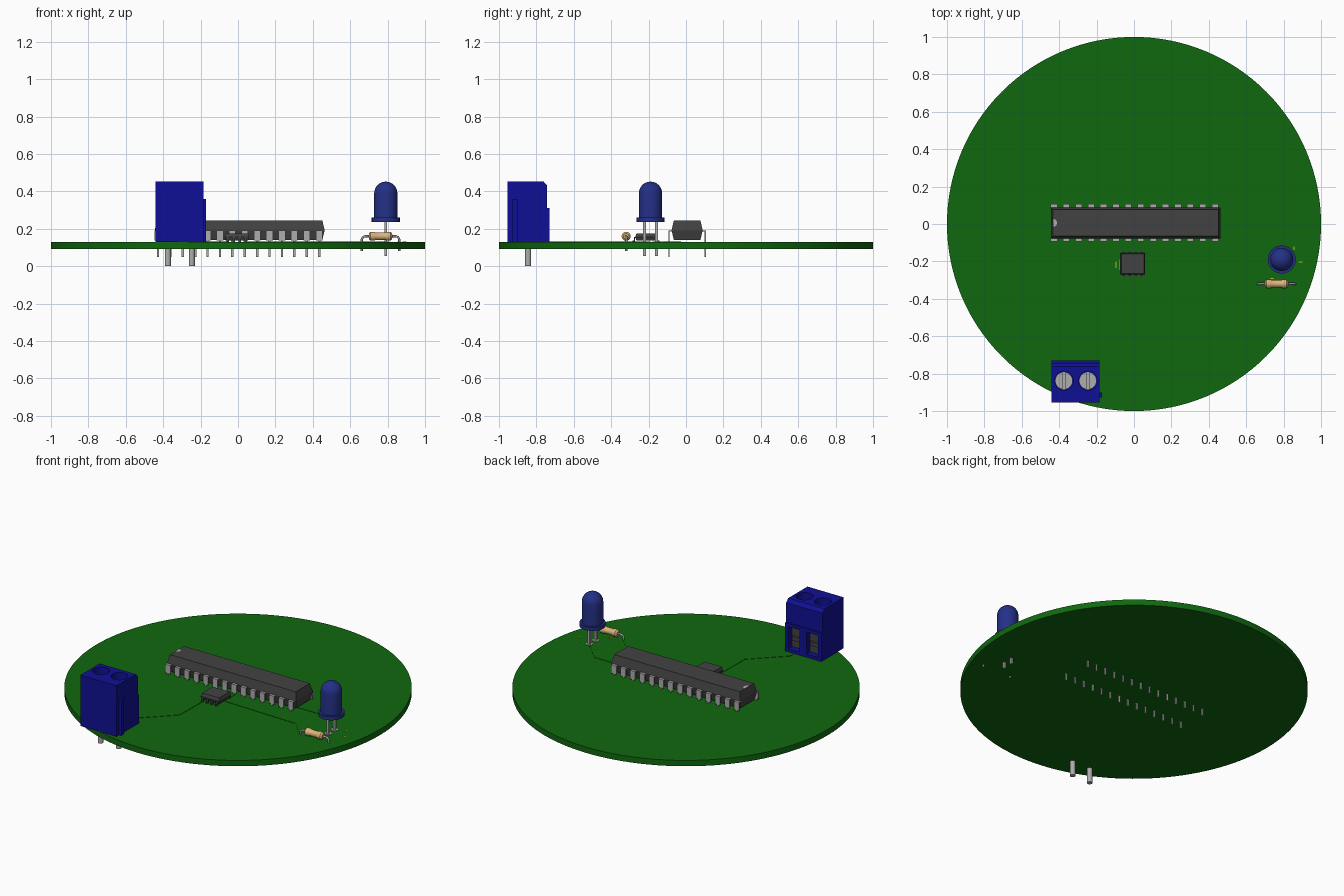
import bpy, bmesh, math
from mathutils import Matrix, Vector

if "Cube" in bpy.data.objects:
    bpy.data.objects.remove(bpy.data.objects["Cube"], do_unlink=True)


def material(name, rgb):
    m = bpy.data.materials.new(name)
    m.use_nodes = True
    m.diffuse_color = (*rgb, 1)
    m.node_tree.nodes["Principled BSDF"].inputs["Base Color"].default_value = (*rgb, 1)
    return m


GREEN = material("board green", (0.005, 0.14, 0.005))
BLUE = material("terminal blue", (0.005, 0.005, 0.3))
LENS = material("lens blue", (0.017, 0.03, 0.24))
BLACK = material("chip charcoal", (0.055, 0.055, 0.055))
METAL = material("tin grey", (0.42, 0.42, 0.42))
TAN = material("resistor tan", (0.72, 0.46, 0.2))
YELLOW = material("print yellow", (0.6, 0.5, 0.01))
TOP = 0.13  # board surface height


def finish(name, bm, mat, smooth=False):
    bmesh.ops.recalc_face_normals(bm, faces=bm.faces)
    me = bpy.data.meshes.new(name)
    bm.to_mesh(me)
    bm.free()
    ob = bpy.data.objects.new(name, me)
    bpy.context.collection.objects.link(ob)
    me.materials.append(mat)
    if smooth:
        bpy.ops.object.select_all(action="DESELECT")
        ob.select_set(True)
        bpy.context.view_layer.objects.active = ob
        bpy.ops.object.shade_smooth_by_angle(angle=math.radians(35))
    return ob


def box(bm, x0, x1, y0, y1, z0, z1):
    mid = Matrix.Translation(((x0 + x1) / 2, (y0 + y1) / 2, (z0 + z1) / 2))
    bmesh.ops.create_cube(bm, size=1, matrix=mid @ Matrix.Diagonal((x1 - x0, y1 - y0, z1 - z0, 1)))


def cyl(bm, x, y, z0, z1, r, n=24):
    bmesh.ops.create_cone(bm, cap_ends=True, segments=n, radius1=r, radius2=r, depth=z1 - z0,
                          matrix=Matrix.Translation((x, y, (z0 + z1) / 2)))


def prism(bm, profile, x0, x1):
    """Extrude a (y, z) outline along x."""
    face = bm.faces.new([bm.verts.new((x0, y, z)) for y, z in profile])
    out = bmesh.ops.extrude_face_region(bm, geom=[face])["geom"]
    bmesh.ops.translate(bm, vec=(x1 - x0, 0, 0), verts=[v for v in out if isinstance(v, bmesh.types.BMVert)])


def lathe(name, profile, matrix, mat, n=32):
    bm = bmesh.new()
    vs = [bm.verts.new((r, 0, z)) for r, z in profile]
    edges = [bm.edges.new(p) for p in zip(vs, vs[1:])]
    bmesh.ops.spin(bm, geom=vs + edges, axis=(0, 0, 1), cent=(0, 0, 0), angle=math.tau, steps=n)
    bmesh.ops.remove_doubles(bm, verts=bm.verts, dist=1e-5)
    bmesh.ops.transform(bm, matrix=matrix, verts=bm.verts)
    return finish(name, bm, mat, True)


def cut(ob, name, bm):
    cutter = finish(name, bm, ob.data.materials[0])
    cutter.hide_render = True
    cutter.hide_viewport = True
    cutter.display_type = "WIRE"
    mod = ob.modifiers.new(name, "BOOLEAN")
    mod.operation, mod.solver, mod.object = "DIFFERENCE", "EXACT", cutter


def wire(name, points, r, mat):
    cu = bpy.data.curves.new(name, "CURVE")
    cu.dimensions = "3D"
    cu.bevel_depth, cu.bevel_resolution, cu.use_fill_caps = r, 2, True
    sp = cu.splines.new("POLY")
    sp.points.add(len(points) - 1)
    for p, co in zip(sp.points, points):
        p.co = (*co, 1)
    ob = bpy.data.objects.new(name, cu)
    bpy.context.collection.objects.link(ob)
    cu.materials.append(mat)


# Circuit board
bm = bmesh.new()
cyl(bm, 0, 0, 0.093, TOP, 1, 128)
finish("board", bm, GREEN, True)

# Raised copper tracks under the green coating
tracks = [
    [(-0.247, -0.8), (-0.247, -0.69), (-0.06, -0.505), (-0.055, -0.27)],
    [(0.04, -0.2), (0.56, -0.215), (0.66, -0.318)],
    [(0.433, -0.03), (0.66, -0.03), (0.79, -0.16)],
    [(-0.02, -0.09), (-0.02, -0.16)],
    [(0.043, -0.09), (0.043, -0.16)],
]
bm = bmesh.new()
for path in tracks:
    for a, b in zip(path, path[1:]):
        a, b = Vector(a), Vector(b)
        d, m = b - a, (a + b) / 2
        place = Matrix.Translation((m.x, m.y, TOP)) @ Matrix.Rotation(math.atan2(d.y, d.x), 4, "Z")
        bmesh.ops.create_cube(bm, size=1, matrix=place @ Matrix.Diagonal((d.length, 0.008, 0.004, 1)))
finish("tracks", bm, GREEN)

# Terminal block
SCREWS, SY = (-0.375, -0.247), -0.838
bm = bmesh.new()
prism(bm, [(-0.955, TOP), (-0.955, 0.453), (-0.762, 0.453), (-0.742, 0.432),
           (-0.742, 0.31), (-0.73, 0.31), (-0.73, TOP)], -0.44, -0.185)
block = finish("terminal_block", bm, BLUE)
bm = bmesh.new()
for x in SCREWS:
    cyl(bm, x, SY, 0.385, 0.5, 0.05)
cut(block, "screw_hole_cutter", bm)
bm = bmesh.new()
for x in SCREWS:
    box(bm, x - 0.04, x + 0.04, -0.79, -0.7, 0.15, 0.29)
cut(block, "wire_entry_cutter", bm)
bm = bmesh.new()
box(bm, -0.186, -0.17, -0.928, -0.9, TOP, 0.36)
finish("terminal_rib", bm, BLUE)

# Clamps, slotted screws and pins of the terminal block
clamp, screws, pins, slots = (bmesh.new() for _ in range(4))
for x in SCREWS:
    box(clamp, x - 0.038, x + 0.038, -0.795, -0.765, 0.152, 0.288)
    box(clamp, x - 0.028, x + 0.028, -0.77, -0.75, 0.2, 0.225)
    cyl(screws, x, SY, 0.38, 0.405, 0.047)
    box(slots, x - 0.007, x + 0.007, SY - 0.06, SY + 0.06, 0.392, 0.42)
    cyl(pins, x, SY - 0.006, 0, 0.14, 0.016, 16)
finish("wire_clamps", clamp, BLACK)
cut(finish("terminal_screws", screws, METAL), "slot_cutter", slots)
finish("terminal_pins", pins, METAL, True)


# Tapered chip body, widest at its waist
def chip(name, cx, cy, hx, hy, z0, zm, z1, inset):
    bm = bmesh.new()
    rings = []
    for z, s in ((z0, inset), (zm, 0), (z1, inset)):
        rings.append([bm.verts.new((cx + i * (hx - s), cy + j * (hy - s), z))
                      for i, j in ((-1, -1), (1, -1), (1, 1), (-1, 1))])
    bm.faces.new(rings[0])
    bm.faces.new(rings[2])
    for lo, hi in zip(rings, rings[1:]):
        for k in range(4):
            n = (k + 1) % 4
            bm.faces.new((lo[k], lo[n], hi[n], hi[k]))
    finish(name, bm, BLACK)


CY = 0.006
chip("long_chip", 0.009, CY, 0.454, 0.083, 0.14, 0.192, 0.245, 0.012)
bm = bmesh.new()
for i in range(14):
    x = -0.428 + i * 0.0663
    for s in (-1, 1):
        ys = lambda a, b: sorted((CY + s * a, CY + s * b))
        box(bm, x - 0.018, x + 0.018, *ys(0.075, 0.1), 0.185, 0.192)
        box(bm, x - 0.018, x + 0.018, *ys(0.093, 0.1), 0.138, 0.188)
        box(bm, x - 0.006, x + 0.006, *ys(0.093, 0.1), 0.05, 0.14)
finish("long_chip_legs", bm, METAL)

# Half round end mark on the long chip
bm = bmesh.new()
arc = [math.pi * (k / 12 - 0.5) for k in range(13)]
bm.faces.new([bm.verts.new((-0.432 + 0.021 * math.cos(a), CY + 0.021 * math.sin(a), 0.247)) for a in arc])
finish("chip_end_mark", bm, METAL)

# Small surface chip
chip("small_chip", -0.006, -0.213, 0.066, 0.058, 0.138, 0.155, 0.176, 0.006)
bm = bmesh.new()
for i in range(4):
    x = -0.006 + (i - 1.5) * 0.032
    for s in (-1, 1):
        ys = lambda a, b: sorted((-0.213 + s * a, -0.213 + s * b))
        box(bm, x - 0.007, x + 0.007, *ys(0.05, 0.064), 0.15, 0.156)
        box(bm, x - 0.007, x + 0.007, *ys(0.059, 0.064), TOP, 0.154)
        box(bm, x - 0.007, x + 0.007, *ys(0.059, 0.072), TOP, 0.136)
finish("small_chip_legs", bm, BLACK)

# Lamp with flange and dome
LX, LY = 0.79, -0.19
dome = [(0.062 * math.cos(a), 0.39 + 0.062 * math.sin(a)) for a in (k * math.pi / 16 for k in range(9))]
lathe("lamp", [(0, 0.237), (0.075, 0.237), (0.075, 0.26), (0.062, 0.26)] + dome,
      Matrix.Translation((LX, LY, 0)), LENS)
bm = bmesh.new()
for s in (-1, 1):
    y = LY + s * 0.032
    box(bm, LX - 0.007, LX + 0.007, y - 0.007, y + 0.007, 0.055, 0.24)
    cyl(bm, LX, y, TOP, TOP + 0.003, 0.02, 16)
finish("lamp_legs", bm, METAL)

# Resistor with bulging ends and bent leads
RX, RY, RZ = 0.762, -0.32, 0.16
half = [(0, 0.064), (0.015, 0.062), (0.024, 0.053), (0.024, 0.034), (0.02, 0.026)]
lathe("resistor", half + [(r, -z) for r, z in reversed(half)],
      Matrix.Translation((RX, RY, RZ)) @ Matrix.Rotation(math.pi / 2, 4, "Y"), TAN, 20)
for s, side in ((-1, "right"), (1, "left")):
    wire("resistor_lead_" + side, [(RX + s * d, RY, z) for d, z in
         ((0.05, RZ), (0.083, RZ), (0.095, 0.155), (0.1, 0.143), (0.1, 0.08))], 0.006, METAL)

# Printed position marks
bm = bmesh.new()
for x0, x1, y0, y1 in ((-0.078, -0.074, -0.245, -0.19), (-0.1, -0.094, -0.235, -0.2),
                       (0.852, 0.858, -0.138, -0.12), (0.88, 0.9, -0.206, -0.2),
                       (0.73, 0.745, -0.293, -0.288)):
    box(bm, x0, x1, y0, y1, TOP, TOP + 0.002)
finish("printed_marks", bm, YELLOW)
